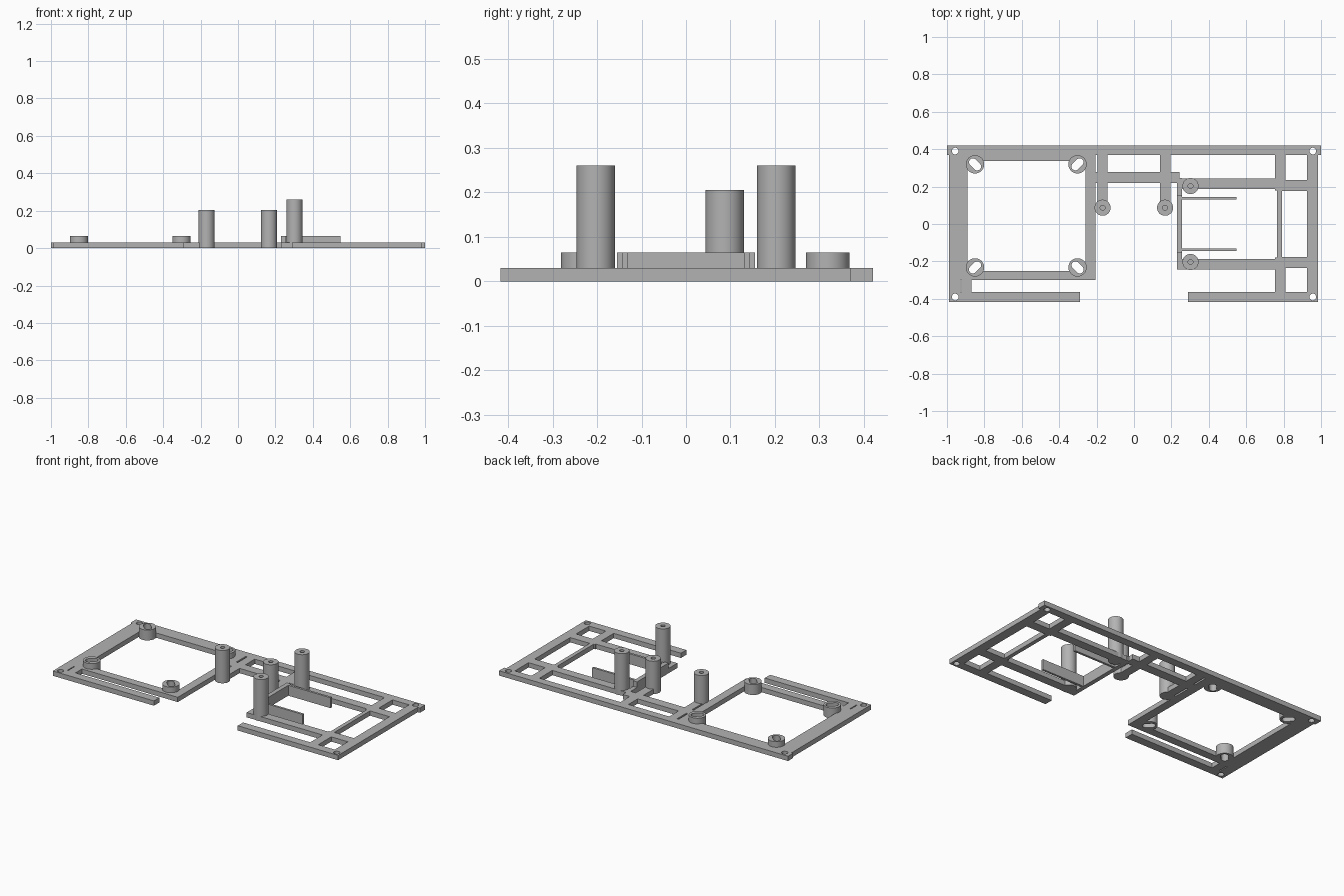
import bpy, bmesh, math

if "Cube" in bpy.data.objects:
    bpy.data.objects.remove(bpy.data.objects["Cube"])

GREY = bpy.data.materials.new("plain grey plastic")
GREY.use_nodes = True
GREY.diffuse_color = (0.45, 0.45, 0.45, 1)
GREY.node_tree.nodes["Principled BSDF"].inputs["Base Color"].default_value = (0.45, 0.45, 0.45, 1)

THICK = 0.03


def finish(name, bm):
    bmesh.ops.recalc_face_normals(bm, faces=bm.faces)
    mesh = bpy.data.meshes.new(name)
    bm.to_mesh(mesh)
    bm.free()
    mesh.materials.append(GREY)
    obj = bpy.data.objects.new(name, mesh)
    bpy.context.collection.objects.link(obj)
    return obj


def extrude_up(bm, faces, height):
    geom = bmesh.ops.extrude_face_region(bm, geom=faces, use_keep_orig=True)["geom"]
    verts = [g for g in geom if isinstance(g, bmesh.types.BMVert)]
    bmesh.ops.translate(bm, verts=verts, vec=(0, 0, height))


def prism(name, points, z0, z1):
    bm = bmesh.new()
    face = bm.faces.new([bm.verts.new((x, y, z0)) for x, y in points])
    extrude_up(bm, [face], z1 - z0)
    return finish(name, bm)


def oval(x, y, r, half=0.0, angle=0.0, n=40):
    """Circle, or a rounded slot when half (its straight half length) is set."""
    pts = []
    for i in range(n):
        a = 2 * math.pi * (i + 0.5) / n
        u = r * math.cos(a) + math.copysign(half, math.cos(a))
        v = r * math.sin(a)
        pts.append((x + u * math.cos(angle) - v * math.sin(angle),
                    y + u * math.sin(angle) + v * math.cos(angle)))
    return pts


def slab(name, rects, height):
    """One clean solid from the union of rectangles (x0, x1, y0, y1)."""
    xs = sorted({v for r in rects for v in r[:2]})
    ys = sorted({v for r in rects for v in r[2:]})
    bm = bmesh.new()
    grid = {}

    def vert(x, y):
        if (x, y) not in grid:
            grid[x, y] = bm.verts.new((x, y, 0))
        return grid[x, y]

    for xa, xb in zip(xs, xs[1:]):
        for ya, yb in zip(ys, ys[1:]):
            if any(r[0] <= xa and xb <= r[1] and r[2] <= ya and yb <= r[3] for r in rects):
                bm.faces.new([vert(xa, ya), vert(xb, ya), vert(xb, yb), vert(xa, yb)])
    extrude_up(bm, bm.faces[:], height)
    return finish(name, bm)


def cut(obj, cutter):
    mod = obj.modifiers.new("cut", 'BOOLEAN')
    mod.operation = 'DIFFERENCE'
    mod.solver = 'EXACT'
    mod.object = cutter
    bpy.context.view_layer.objects.active = obj
    bpy.ops.object.modifier_apply(modifier=mod.name)


def smooth(obj):
    bpy.ops.object.select_all(action='DESELECT')
    obj.select_set(True)
    bpy.context.view_layer.objects.active = obj
    bpy.ops.object.shade_smooth_by_angle(angle=math.radians(30))


# Flat frame
rects = [
    (-1.0, 1.0, 0.37, 0.42),          # back bar
    (-0.99, -0.89, -0.30, 0.37),      # left opening border
    (-0.89, -0.207, 0.337, 0.37),
    (-0.26, -0.207, -0.30, 0.337),
    (-0.89, -0.26, -0.30, -0.25),
    (-0.99, -0.928, -0.364, -0.30),   # front corner with a thin slit
    (-0.922, -0.87, -0.364, -0.30),
    (-0.99, -0.29, -0.417, -0.364),   # front bars
    (0.29, 0.985, -0.417, -0.364),
    (-0.196, -0.143, 0.087, 0.37),    # middle fingers
    (0.14, 0.195, 0.087, 0.37),
    (-0.207, 0.243, 0.219, 0.278),
    (0.23, 0.243, 0.19, 0.278),
    (0.23, 0.257, -0.24, 0.245),      # right opening border
    (0.765, 0.79, -0.18, 0.18),
    (0.925, 0.985, -0.364, 0.37),
    (0.755, 0.81, 0.18, 0.37),
    (0.755, 0.81, -0.364, -0.18),
]
for a, b in ((0.188, 0.243), (-0.243, -0.188)):
    rects.append((0.23, 0.765, a, b))
for a, b in ((0.176, 0.235), (-0.235, -0.176)):
    rects.append((0.765, 0.925, a, b))
frame = slab("frame", rects, THICK)
cutters = []

# Corner screw holes
for sx in (-1, 1):
    for sy in (-1, 1):
        hole = prism("corner_hole_cutter", oval(sx * 0.956, sy * 0.39, 0.018), -0.05, 0.1)
        cut(frame, hole)
        cutters.append(hole)

# Slotted bosses around the left opening
for side, x in (("right", -0.85), ("left", -0.302)):
    for end, y in (("front", -0.232), ("back", 0.319)):
        boss = prism(f"{end}_{side}_boss", oval(x, y, 0.049), 0, 0.065)
        angle = math.atan2(y - 0.043, x + 0.576)
        slot = prism("slot_cutter", oval(x, y, 0.021, 0.016, angle), -0.05, 0.12)
        cut(boss, slot)
        cut(frame, slot)
        cutters.append(slot)
        smooth(boss)

# Standoff posts with blind screw holes
posts = [("middle_right_post", -0.168, 0.087, 0.205), ("middle_left_post", 0.166, 0.087, 0.205),
         ("back_tall_post", 0.302, 0.203, 0.26), ("front_tall_post", 0.302, -0.203, 0.26)]
for name, x, y, top in posts:
    post = prism(name, oval(x, y, 0.043), 0, top)
    bore = prism("bore_cutter", oval(x, y, 0.013, n=24), top - 0.12, top + 0.05)
    cut(post, bore)
    cutters.append(bore)
    smooth(post)

# Upright bracket with two thin arms
slab("bracket", [(0.23, 0.257, -0.155, 0.155),
                 (0.257, 0.548, 0.13, 0.144),
                 (0.257, 0.548, -0.144, -0.13)], 0.065)

for c in cutters:
    bpy.data.objects.remove(c)
